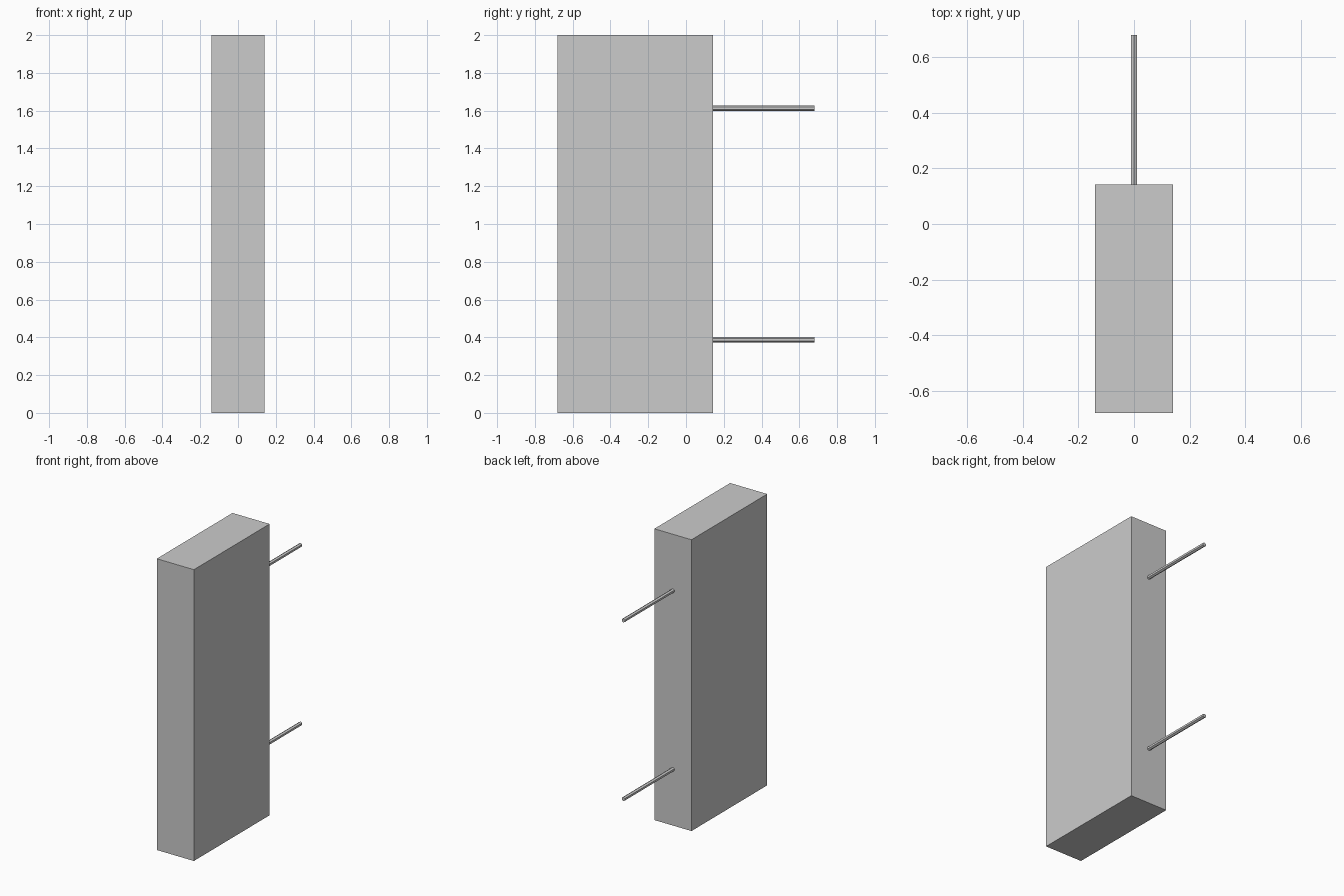
import bpy
import math

if "Cube" in bpy.data.objects:
    bpy.data.objects.remove(bpy.data.objects["Cube"])

FRONT, BACK = -0.68, 0.142   # sign box depth range
ROD_END = 0.68
ROD_RADIUS = 0.0135

# Upright sign box
bpy.ops.mesh.primitive_cube_add(size=1, location=(0, (FRONT + BACK) / 2, 1))
box = bpy.context.object
box.name = "sign_box"
box.scale = (0.282, BACK - FRONT, 2)
bpy.ops.object.transform_apply(location=False, rotation=False, scale=True)


def mounting_rod(name, z):
    """Six-sided rod running back from the box to the wall."""
    bpy.ops.mesh.primitive_cylinder_add(
        vertices=6, radius=ROD_RADIUS, depth=ROD_END - BACK,
        location=(0, (BACK + ROD_END) / 2, z), rotation=(math.pi / 2, 0, 0))
    bpy.context.object.name = name


# Wall mounting rods, placed evenly about the box's mid height
for name, offset in (("upper_mounting_rod", 0.613), ("lower_mounting_rod", -0.613)):
    mounting_rod(name, 1 + offset)
